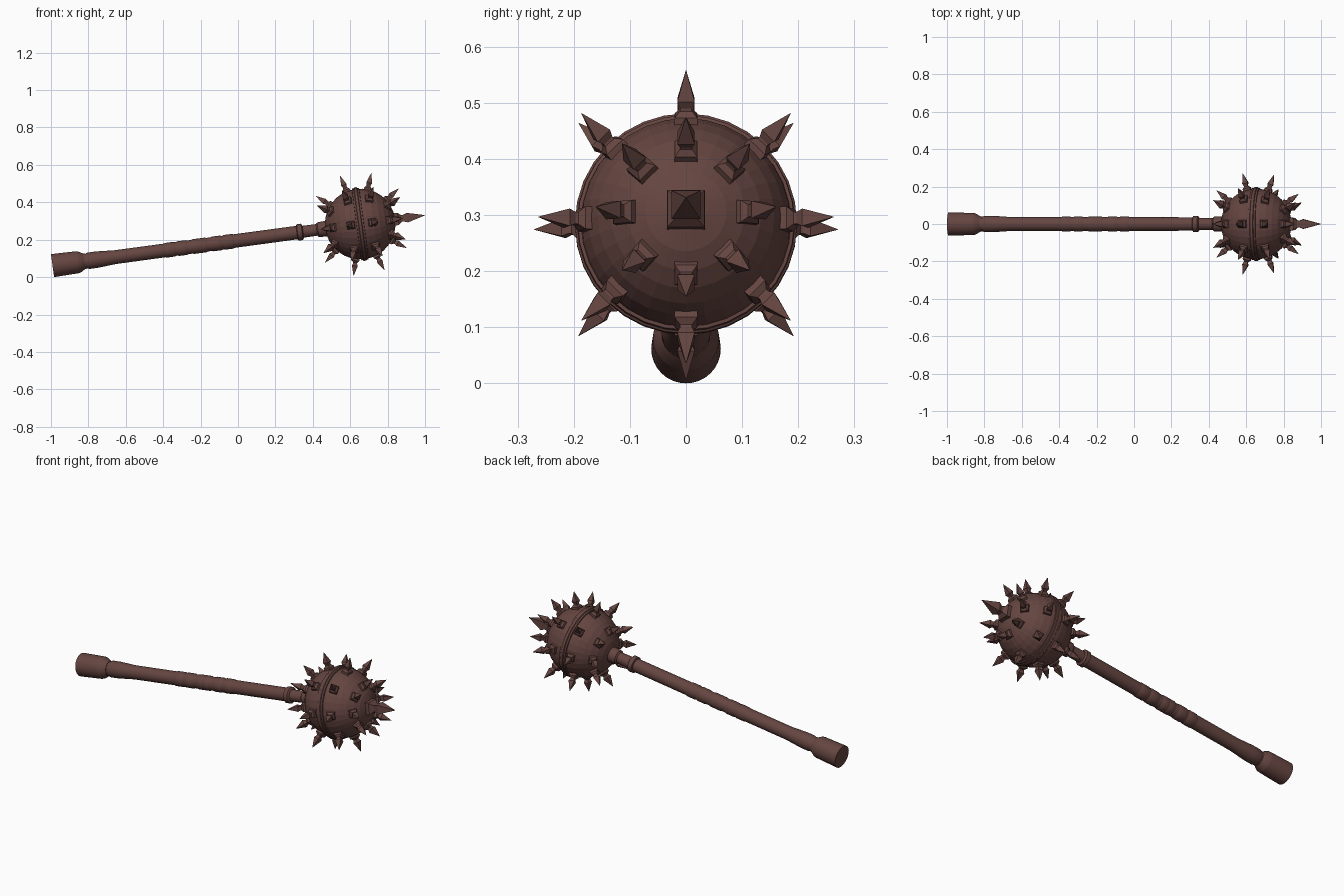
import bpy, bmesh
from math import sin, cos, pi, radians
from mathutils import Matrix, Vector

if "Cube" in bpy.data.objects:
    bpy.data.objects.remove(bpy.data.objects["Cube"])

# Whole mace lies along local +X, then is tilted up so the pommel rests on the ground
TILT = Matrix.Translation((-0.9917, 0, 0.0615)) @ Matrix.Rotation(radians(-7.7), 4, 'Y')
HEAD = 1.66
R = 0.189

mat = bpy.data.materials.new("dark_iron")
mat.diffuse_color = (0.13, 0.06, 0.052, 1)
mat.use_nodes = True
mat.node_tree.nodes["Principled BSDF"].inputs["Base Color"].default_value = mat.diffuse_color


def finish(name, bm, smooth=None):
    bmesh.ops.recalc_face_normals(bm, faces=bm.faces)
    bm.transform(TILT)
    me = bpy.data.meshes.new(name)
    bm.to_mesh(me)
    bm.free()
    me.materials.append(mat)
    ob = bpy.data.objects.new(name, me)
    bpy.context.collection.objects.link(ob)
    if smooth:
        bpy.context.view_layer.objects.active = ob
        ob.select_set(True)
        bpy.ops.object.shade_smooth_by_angle(angle=radians(smooth))
        ob.select_set(False)


def loft(bm, rings, caps=True):
    rings = [[bm.verts.new(p) for p in r] for r in rings]
    n = len(rings[0])
    for a, b in zip(rings, rings[1:]):
        for i in range(n):
            j = (i + 1) % n
            bm.faces.new((a[i], a[j], b[j], b[i]))
    if caps:
        bm.faces.new(rings[0])
        bm.faces.new(rings[-1])


def lathe(name, profile, seg=32, smooth=30):
    bm = bmesh.new()
    loft(bm, [[(t, r * cos(2 * pi * i / seg), r * sin(2 * pi * i / seg))
               for i in range(seg)] for t, r in profile])
    finish(name, bm, smooth)


# Pommel
lathe("pommel", [(0, .062), (.135, .059), (.145, .057), (.172, .041), (.18, .041)])
# Shaft with swollen grip start
lathe("shaft", [(.165, .036), (.178, .038), (.195, .044), (.24, .044), (.31, .039),
                (.34, .037), (1.33, .036)])
# Grip bands around the middle of the shaft
for k, (t, w) in enumerate([(.635, .03), (.70, .03), (.775, .025), (.81, .025), (.885, .03), (.95, .03)]):
    lathe(f"grip_band_{k}", [(t - w, .036), (t - w + .008, .0395),
                             (t + w - .008, .0395), (t + w, .036)])
# Collar and neck below the head
lathe("collar", [(1.318, .036), (1.322, .044), (1.346, .044), (1.352, .034)])
lathe("neck", [(1.34, .032), (1.425, .031), (1.432, .039), (1.455, .041), (1.49, .041)])

# Ball head (faceted)
bm = bmesh.new()
bmesh.ops.create_uvsphere(bm, u_segments=32, v_segments=16, radius=R,
                          matrix=Matrix.Translation((HEAD, 0, 0)) @ Matrix.Rotation(pi / 2, 4, 'Y'))
finish("ball", bm)

# Raised band around the ball's equator
lathe("ball_band", [(HEAD - .021, .183), (HEAD - .019, .193), (HEAD - .010, .194), (HEAD - .007, .198),
                    (HEAD + .007, .198), (HEAD + .010, .194), (HEAD + .019, .193), (HEAD + .021, .183)])


def spike(bm, theta, phi, s=1.0):
    d = Vector((cos(theta), sin(theta) * sin(phi), sin(theta) * cos(phi)))
    u = Vector((0, cos(phi), -sin(phi)))
    v = d.cross(u)
    c = Vector((HEAD, 0, 0))
    # base block, neck, flared shoulder, point
    prof = [(-.012, .021), (.009, .020), (.019, .011), (.024, .0105), (.037, .0155), (.091, .0004)]
    loft(bm, [[c + d * (R + h * s) + (u * a + v * b) * w * (1 + (s - 1) * .85)
               for a, b in ((1, 1), (-1, 1), (-1, -1), (1, -1))] for h, w in prof])


# Four rings of spikes plus one large spike at the tip
bm = bmesh.new()
for ang in (35, 70, 105, 140):
    for k in range(8):
        spike(bm, radians(ang), k * pi / 4)
finish("spikes", bm)
bm = bmesh.new()
spike(bm, 0, 0, 1.77)
finish("tip_spike", bm)
